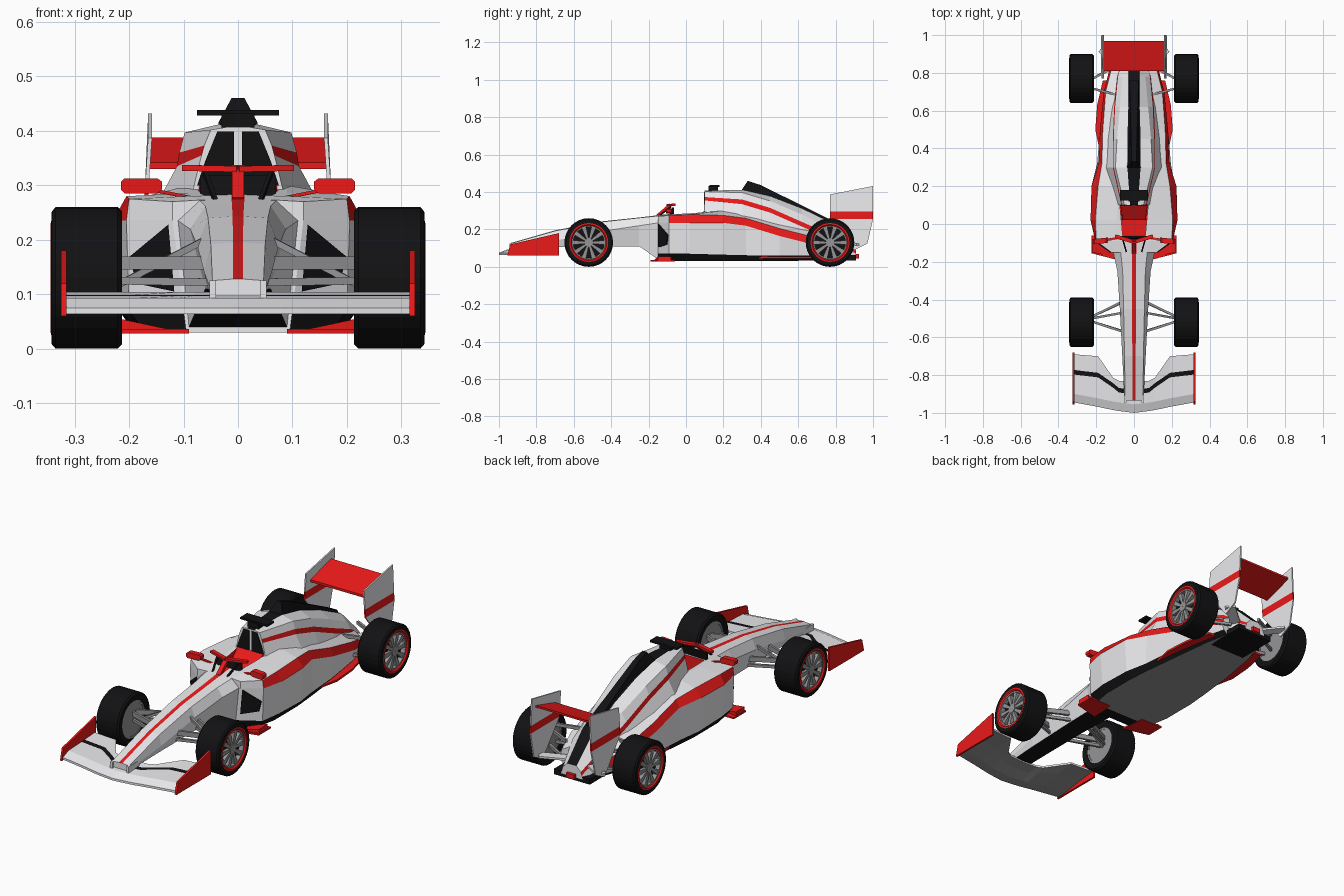
import bpy, bmesh, math
from mathutils import Vector

if "Cube" in bpy.data.objects:
    bpy.data.objects.remove(bpy.data.objects["Cube"])

def mat(name, c):
    m = bpy.data.materials.new(name)
    m.diffuse_color = (*c, 1)
    m.use_nodes = True
    m.node_tree.nodes["Principled BSDF"].inputs["Base Color"].default_value = m.diffuse_color
    return m

MATS = [mat("white_paint", (.82, .82, .85)), mat("red_paint", (.83, .01, .01)),
        mat("black_trim", (.006, .006, .007)), mat("mid_grey", (.3, .3, .31))]
W, R, K, G = range(4)

def finish(name, bm):
    bmesh.ops.remove_doubles(bm, verts=bm.verts, dist=1e-5)
    bmesh.ops.recalc_face_normals(bm, faces=bm.faces)
    me = bpy.data.meshes.new(name)
    bm.to_mesh(me)
    bm.free()
    for m in MATS:
        me.materials.append(m)
    ob = bpy.data.objects.new(name, me)
    bpy.context.collection.objects.link(ob)
    return ob

def loft(name, rings, cols, caps=(W, W), wrap=False):
    """Skin closed rings of points; cols gives one colour per strip."""
    bm = bmesh.new()
    vs = [[bm.verts.new(p) for p in r] for r in rings]
    n = len(rings[0])
    if isinstance(cols, int):
        cols = [cols] * n
    pairs = list(zip(vs, vs[1:])) + ([(vs[-1], vs[0])] if wrap else [])
    for a, b in pairs:
        for i in range(n):
            j = (i + 1) % n
            bm.faces.new((a[i], a[j], b[j], b[i])).material_index = cols[i]
    if not wrap:
        bm.faces.new(vs[0]).material_index = caps[0]
        bm.faces.new(vs[-1]).material_index = caps[1]
    return finish(name, bm)

def body(name, stations, side, top, bottom, caps=(W, W)):
    """Symmetric loft along y: each station is y plus the right half, bottom to top."""
    rings = [[(x, y, z) for x, z in h] + [(-x, y, z) for x, z in reversed(h)] for y, h in stations]
    return loft(name, rings, side + [top] + side[::-1] + [bottom], caps)

def box(name, x, y, z, col):
    return loft(name, [[(x[0], j, z[0]), (x[1], j, z[0]), (x[1], j, z[1]), (x[0], j, z[1])] for j in y],
                col, (col, col))

def plate(name, pts, off, col):
    """Flat polygon given thickness by an offset vector."""
    return loft(name, [pts, [tuple(Vector(p) + Vector(off)) for p in pts]], col, (col, col))

def beam(name, a, b, w, h, col=G):
    a, b = Vector(a), Vector(b)
    s = (b - a).cross(Vector((0, 0, 1))).normalized() * w / 2
    u = s.cross(b - a).normalized() * h / 2
    return loft(name, [[p + s + u, p - s + u, p - s - u, p + s - u] for p in (a, b)], col, (col, col))

def lathe(name, prof, col, c, sx, n=32):
    """Revolve a closed (radius, x) profile about the axle."""
    rings = []
    for k in range(n):
        t = math.tau * k / n
        rings.append([(sx * x, c[0] + r * math.cos(t), c[1] + r * math.sin(t)) for r, x in prof])
    return loft(name, rings, col, wrap=True)

# nose with red centre stripe
body("nose", [
    (-.935, [(.044, .097), (.05, .108), (.047, .125), (.009, .128)]),
    (-.70, [(.05, .105), (.062, .14), (.05, .192), (.009, .195)]),
    (-.45, [(.055, .11), (.075, .19), (.055, .24), (.01, .243)]),
    (-.25, [(.06, .11), (.088, .22), (.06, .262), (.011, .264)]),
    (-.15, [(.09, .04), (.11, .235), (.07, .272), (.012, .276)]),
    (-.08, [(.09, .04), (.12, .235), (.09, .28), (.012, .283)])], [W, W, W], R, K)

# sidepods: slanted inlet section and main pods with side stripe
inlet_end = (-.09, [(.17, .03), (.2, .07), (.205, .235), (.2, .275), (.09, .28)])
body("sidepod_inlets", [(-.15, [(.095, .03), (.1, .07), (.12, .235), (.12, .27), (.07, .273)]),
                        inlet_end], [K, W, W, W], W, K)
pods = body("sidepods", [
    inlet_end,
    (.02, [(.19, .03), (.215, .07), (.23, .235), (.205, .28), (.09, .286)]),
    (.2, [(.19, .03), (.215, .065), (.225, .235), (.19, .275), (.09, .30)]),
    (.32, [(.18, .03), (.195, .062), (.187, .22), (.17, .26), (.09, .29)]),
    (.5, [(.16, .03), (.18, .06), (.18, .165), (.165, .205), (.08, .25)]),
    (.7, [(.13, .035), (.15, .06), (.16, .115), (.15, .155), (.07, .2)]),
    (.82, [(.1, .04), (.12, .06), (.13, .085), (.12, .12), (.05, .16)])], [K, W, R, W], W, G)

# cockpit opening cut into the pods
cut = body("cockpit_cutter", [(-.06, [(.06, .2), (.06, .4)]), (.099, [(.075, .2), (.075, .4)])],
           [R], R, R, (R, R))
cut.hide_render = True
mod = pods.modifiers.new("cockpit", 'BOOLEAN')
mod.object, mod.operation, mod.solver = cut, 'DIFFERENCE', 'EXACT'
bpy.context.view_layer.objects.active = pods
bpy.ops.object.modifier_apply(modifier="cockpit")
bpy.data.objects.remove(cut)
body("headrest", [(.02, [(.062, .2), (.06, .245)]), (.1, [(.072, .2), (.072, .3)])], [R], R, R, (R, R))

# engine cover with airbox mouth, stripe and dark spine
body("engine_cover", [
    (.1, [(.088, .27), (.067, .355), (.062, .373), (.05, .402), (.02, .407)]),
    (.3, [(.15, .265), (.112, .335), (.108, .36), (.098, .397), (.035, .412)]),
    (.45, [(.14, .225), (.112, .29), (.108, .315), (.09, .352), (.035, .378)]),
    (.62, [(.13, .165), (.105, .215), (.10, .24), (.075, .28), (.03, .312)]),
    (.78, [(.11, .09), (.09, .145), (.085, .17), (.06, .2), (.03, .235)]),
    (.91, [(.06, .05), (.055, .07), (.05, .085), (.035, .1), (.025, .11)])], [W, R, W, W], K, W)
for s in (1, -1):
    plate("airbox_mouth", [(s * x, .097, z) for x, z in
          ((.007, .30), (.075, .30), (.06, .345), (.038, .399), (.007, .399))], (0, .006, 0), K)
    plate("inlet_opening", [(s * .128, -.15, .228), (s * .117, -.15, .105),
          (s * .188, -.105, .12), (s * .198, -.1, .17)], (0, .006, 0), K)
body("shark_fin", [(.30, [(.038, .39), (.036, .415)]), (.33, [(.038, .39), (.012, .46)]),
                   (.40, [(.037, .36), (.014, .437)]), (.76, [(.03, .2), (.024, .258)])],
     [K], K, K, (K, K))
box("camera_neck", (-.03, .03), (.12, .17), (.4, .432), K)
box("camera_bar", (-.075, .075), (.125, .18), (.428, .438), K)

# windscreen, halo bar and mirrors
plate("windscreen", [(-.045, -.085, .275), (.045, -.085, .275), (.07, -.075, .285), (.07, -.075, .318),
                     (-.07, -.075, .318), (-.07, -.075, .285)], (0, .012, 0), K)
beam("halo_pillar", (0, -.155, .272), (0, -.085, .332), .022, .014, R)
for s in (1, -1):
    beam("halo_bar", (0, -.095, .33), (s * .1, -.065, .332), .02, .011, R)
    beam("halo_strut", (s * .04, -.15, .268), (s * .06, -.08, .322), .008, .008, K)
    plate("mirror", [(s * x, -.1 + abs(x - .14) * -.1, z) for x, z in
          ((.148, .285), (.208, .285), (.215, .292), (.215, .307), (.208, .313),
           (.148, .313), (.14, .307), (.14, .292))], (0, .028, 0), R)
    beam("mirror_stalk", (s * .09, -.075, .278), (s * .15, -.085, .29), .012, .006, R)
    # red floor edges
    plate("front_floor", [(s * .09, -.19, .028), (s * .225, -.155, .028), (s * .225, -.06, .028),
                          (s * .1, -.06, .028)], (0, 0, .008), R)
    plate("floor_fence", [(s * .1, -.175, .03), (s * .222, -.15, .03), (s * .222, -.15, .056)],
          (0, .07, 0), R)
    plate("rear_floor_edge", [(s * .15, .33, .045), (s * .18, .38, .045), (s * .205, .5, .045),
                              (s * .195, .63, .045), (s * .165, .76, .045), (s * .1, .76, .045)],
          (0, 0, .01), R)
box("diffuser", (-.1, .1), (.7, .91), (.035, .062), K)
box("tail_light", (-.022, .022), (.9, .925), (.045, .068), R)

# front wing: lip, main plane, dark slot and flap, swept across x
def wing_ring(x, le, sl, te):
    return [(x, y, z) for y, z in ((le, .064), (le, .075), (le + .045, .093), (sl - .012, .097),
            (sl + .012, .099), (te, .104), (te, .094), (sl, .084), (le + .05, .066))]
half = [(0, -1, -.89, -.835), (.08, -.99, -.88, -.83), (.11, -.985, -.855, -.815),
        (.19, -.968, -.80, -.70), (.316, -.945, -.785, -.69)]
wing = [(-x, *r) for x, *r in half[:0:-1]] + half
loft("front_wing", [wing_ring(*w) for w in wing], [W, W, W, K, W, W, G, G, G])
for s in (1, -1):
    plate("front_endplate", [(s * .315, y, z) for y, z in
          ((-.955, .06), (-.94, .12), (-.68, .18), (-.68, .06))], (s * .01, 0, 0), R)
    box("wing_pylon", (s * .04, s * .052), (-.945, -.86), (.09, .125), W)

# rear wing: plane and leaning endplates with a red band
plate("rear_wing", [(-.163, .81, .33), (-.163, .97, .378), (-.163, .97, .388), (-.163, .81, .342)],
      (.326, 0, 0), R)
for s in (1, -1):
    levels = [((.9, .09), (.97, .125), .176), ((.77, .255), (1, .255), .173),
              ((.77, .295), (1, .295), .171), ((.77, .387), (1, .432), .165)]
    for (lo, hi), c in zip(zip(levels, levels[1:]), (W, R, W)):
        pts = [(s * lo[2], *lo[0]), (s * lo[2], *lo[1]), (s * hi[2], *hi[1]), (s * hi[2], *hi[0])]
        plate("rear_endplate", pts, (-s * .007, 0, 0), c)
    beam("endplate_stay", (s * .06, .84, .1), (s * .172, .93, .12), .05, .01, W)

# wheels
for s in (1, -1):
    for tag, wy in (("front", -.52), ("rear", .77)):
        c = (wy, .13)
        lathe(tag + "_tyre", [(.092, .218), (.122, .213), (.13, .221), (.13, .335), (.122, .342),
                              (.104, .343), (.095, .335)], K, c, s)
        lathe(tag + "_red_ring", [(.096, .33), (.104, .3435), (.096, .3445), (.09, .338)], R, c, s)
        lathe(tag + "_rim", [(.093, .22), (.093, .338), (.083, .338), (.083, .22)], G, c, s)
        lathe(tag + "_rim_back", [(.001, .315), (.085, .315), (.085, .308), (.001, .308)], K, c, s)
        lathe(tag + "_brake_disc", [(.001, .222), (.09, .222), (.09, .232), (.001, .232)], G, c, s)
        lathe(tag + "_hub", [(.001, .338), (.024, .338), (.024, .312), (.001, .312)], G, c, s, 16)
        for k in range(10):
            t = math.tau * k / 10
            d, q = Vector((0, math.cos(t), math.sin(t))), Vector((0, -math.sin(t), math.cos(t)))
            o = Vector((s * .318, *c))
            pts = [o + d * .02 + q * .006, o + d * .086 + q * .012,
                   o + d * .086 - q * .012, o + d * .02 - q * .006]
            plate(tag + "_spoke", [tuple(p) for p in pts], (s * .017, 0, 0), G)
    # suspension arms
    for dy in (-.07, .09):
        beam("front_upper_arm", (s * .06, -.5 + dy, .157), (s * .225, -.505 + dy * .15, .157), .012, .024)
        beam("front_lower_arm", (s * .05, -.5 + dy, .122), (s * .225, -.505 + dy * .15, .125), .012, .014)
        beam("rear_upper_arm", (s * .08, .75 + dy, .18), (s * .225, .74 + dy * .3, .18), .012, .016)
        beam("rear_lower_arm", (s * .09, .75 + dy, .09), (s * .225, .74 + dy * .3, .095), .012, .014)
    beam("front_pushrod", (s * .06, -.47, .2), (s * .225, -.5, .115), .012, .012)
